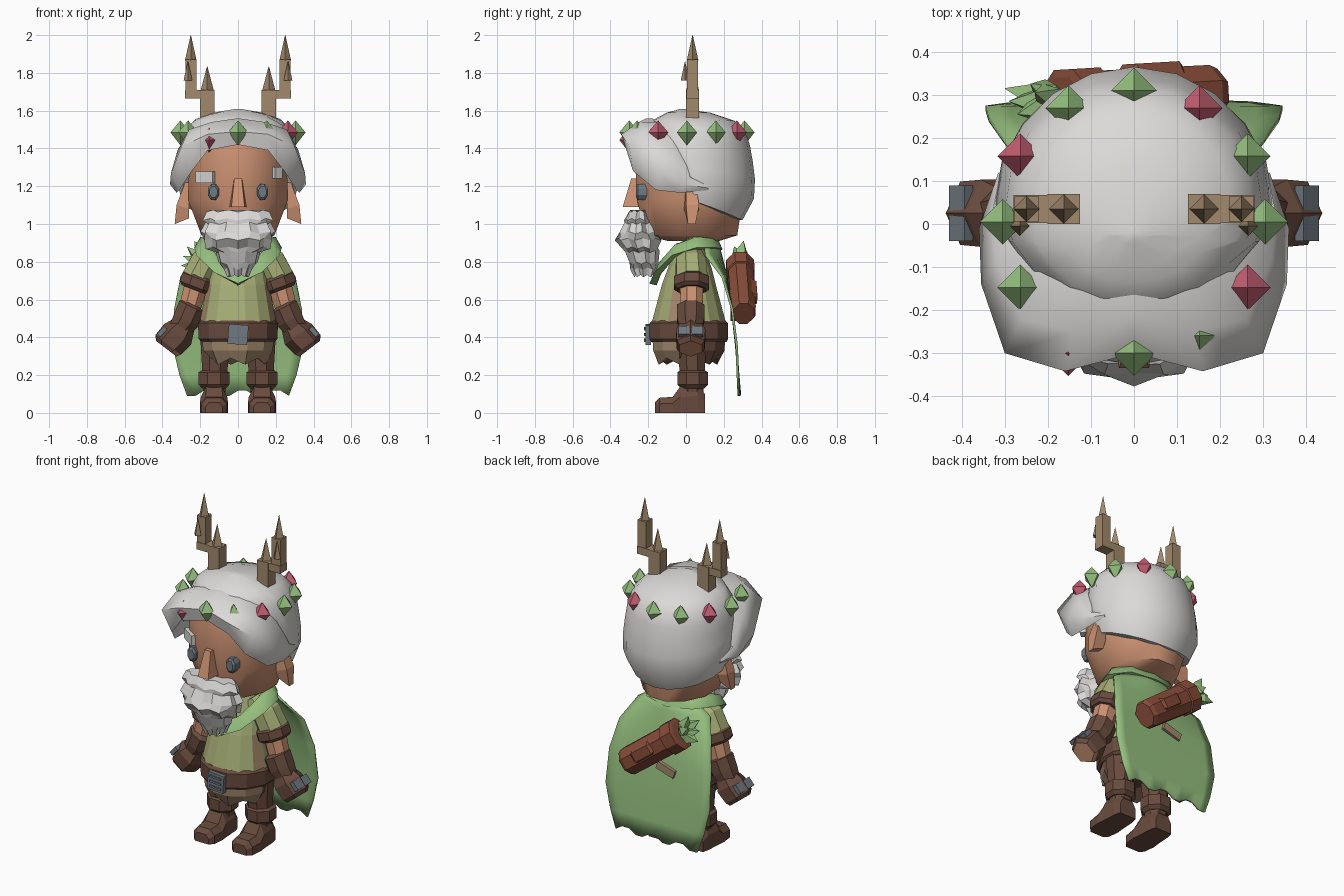
import bpy, bmesh, math
from mathutils import Vector, Matrix

cube = bpy.data.objects.get("Cube")
if cube:
    bpy.data.objects.remove(cube)


def material(name, *rgb):
    m = bpy.data.materials.new(name)
    m.use_nodes = True
    m.diffuse_color = (*rgb, 1)
    m.node_tree.nodes["Principled BSDF"].inputs["Base Color"].default_value = (*rgb, 1)
    return m


SKIN = material("skin", .61, .29, .17)
HAIR = material("grey_hair", .71, .70, .68)
GREEN = material("leaf_green", .30, .52, .21)
TUNIC = material("olive_cloth", .38, .42, .18)
BROWN = material("dark_leather", .14, .07, .048)
RED = material("red_leather", .25, .075, .042)
TAN = material("tan_wood", .36, .25, .15)
METAL = material("grey_metal", .16, .19, .22)
PINK = material("pink_gem", .55, .11, .17)


def finish(name, bm, mats, rule=None, smooth=False):
    bmesh.ops.recalc_face_normals(bm, faces=bm.faces)
    bm.normal_update()
    if rule:
        for f in bm.faces:
            f.material_index = rule(f)
    me = bpy.data.meshes.new(name)
    bm.to_mesh(me)
    bm.free()
    for m in mats:
        me.materials.append(m)
    ob = bpy.data.objects.new(name, me)
    bpy.context.collection.objects.link(ob)
    if smooth:
        bpy.ops.object.select_all(action='DESELECT')
        ob.select_set(True)
        bpy.context.view_layer.objects.active = ob
        bpy.ops.object.shade_smooth_by_angle(angle=math.radians(55))
    return ob


def loft(name, rings, mats, closed=True, loop=False, **kw):
    """Skin a list of equal-sized point rings."""
    bm = bmesh.new()
    rows = [[bm.verts.new(p) for p in r] for r in rings]
    n = len(rows[0])
    pairs = list(zip(rows, rows[1:])) + ([(rows[-1], rows[0])] if loop else [])
    for a, b in pairs:
        for i in range(n if closed else n - 1):
            j = (i + 1) % n
            bm.faces.new((a[i], a[j], b[j], b[i]))
    if closed and not loop:
        bm.faces.new(rows[0])
        bm.faces.new(rows[-1])
    return finish(name, bm, mats, **kw)


def ring(z, rx, ry, cy=0.0, n=12, jag=0.0, phase=0, drop=0.0):
    pts = []
    for i in range(n):
        a = math.tau * (i + .5) / n
        k = 1 + jag * (1 if (i + phase) % 2 else -1)
        pts.append((rx * k * math.cos(a), cy + ry * k * math.sin(a), z - drop * (i % 2)))
    return pts


def tube(name, stations, mats, n=8, flat=1.0, turn=.5, **kw):
    """Round or faceted limb through (point, radius) stations."""
    pts = [Vector(p) for p, r in stations]
    q = (pts[-1] - pts[0]).to_track_quat('Z', 'Y')
    rings = []
    for p, (_, r) in zip(pts, stations):
        rings.append([p + q @ Vector((r * math.cos(t), r * flat * math.sin(t), 0))
                      for t in (math.tau * (i + turn) / n for i in range(n))])
    return loft(name, rings, mats, **kw)


def box(name, centre, size, mat, tilt=0.0, axis='Y'):
    bm = bmesh.new()
    bmesh.ops.create_cube(bm, size=1, matrix=Matrix.Translation(centre)
                          @ Matrix.Rotation(tilt, 4, axis) @ Matrix.Diagonal((*size, 1)))
    return finish(name, bm, [mat])


# Head and face
loft("head", [ring(.91, .14, .14, .04), ring(.94, .2, .25, .03), ring(1.13, .275, .29, .02),
              ring(1.36, .265, .29, .01), ring(1.5, .24, .26, .02)], [SKIN], smooth=True)
loft("nose", [[(-.045, -.25, 1.09), (.045, -.25, 1.09), (.035, -.335, 1.09), (-.035, -.335, 1.09)],
              [(-.022, -.25, 1.24), (.022, -.25, 1.24), (.02, -.29, 1.24), (-.02, -.29, 1.24)]], [SKIN])
box("left_eyebrow", (.205, -.185, 1.272), (.05, .035, .06), HAIR, .7, 'Z')
box("right_eyebrow", (-.17, -.208, 1.248), (.11, .035, .06), HAIR, -.6, 'Z')

# Hair cap: a dome whose hem dips towards the nape
profile = [(1.61, .01), (1.59, .13), (1.55, .24), (1.48, .295), (1.35, .31), (1.2, .325), (1.1, .31), (1.02, .27)]


def dome_radius(z):
    for (z1, r1), (z2, r2) in zip(profile, profile[1:]):
        if z >= z2:
            return r1 + (r2 - r1) * (z1 - z) / (z1 - z2)
    return profile[-1][1]


cap = []
for k in range(10):
    t = min(k, 8) / 8
    row = []
    for i in range(20):
        a = math.tau * i / 20
        c, s = math.cos(a), math.sin(a)
        hem = 1.12 - .1 * s if s > -.1 else min(1.42, 1.12 - s * .6)
        z = 1.61 + (hem - 1.61) * t ** 1.6
        r = dome_radius(z) * (.94 if k == 8 else .8 if k == 9 else 1)
        row.append((r * c, .045 + s * r * (1 if s > 0 else .9) - .07 * (1 - t) ** 3, z))
    cap.append(row)
loft("hair_cap", cap, [HAIR], smooth=True)

# Beard and moustache: jagged stacked tiers
tiers = [(1.075, .16, .05, -.25), (1.03, .18, .07, -.255), (1.01, .165, .075, -.25), (.96, .19, .1, -.25),
         (.925, .17, .12, -.25), (.88, .165, .09, -.24), (.86, .115, .09, -.235), (.8, .1, .075, -.225),
         (.77, .07, .075, -.215), (.73, .055, .055, -.215)]
loft("beard", [ring(z, rx, ry, cy, n=18, jag=.06, phase=i // 2, drop=.012)
               for i, (z, rx, ry, cy) in enumerate(tiers)], [HAIR])

# Tunic with narrow side panels, belt and skirt
loft("tunic", [ring(.46, .21, .205, .015, 16), ring(.68, .168, .145, .015, 16), ring(.76, .15, .12, .02, 16),
               ring(.9, .1, .07, .02, 16)], [TUNIC, TAN],
     rule=lambda f: int(f.calc_center_median().z < .62 and abs(f.normal.x) > .75 and f.normal.y < -.25))
loft("belt", [ring(.375, .2, .205, .015), ring(.39, .215, .215, .015), ring(.475, .22, .215, .015),
              ring(.49, .2, .2, .015)], [BROWN])
loft("skirt", [ring(.4, .2, .2, .015), ring(.33, .19, .195, .015), ring(.29, .15, .16, .01, drop=.035),
               ring(.31, .08, .09, .01)], [BROWN, TAN], rule=lambda f: int(f.normal.y < -.3))
box("buckle", (0, -.2, .415), (.105, .03, .105), METAL, .08)
for z in (.385, .415, .445):
    box("buckle_bar", (0, -.217, z), (.075, .01, .012), METAL, .08)

# Collar: closed strip dipping to a V at the chest
half = [(0, -.165, .71), (.11, -.14, .77), (.19, -.06, .86), (.2, .05, .9), (.13, .14, .9)]
path = half + [(0, .17, .89)] + [(-x, y, z) for x, y, z in half[:0:-1]]
loft("collar", [[(x * k, .02 + (y - .02) * k, z + dz) for k, dz in
                 ((.82, .035), (1.0, .03), (1.16, -.025), (.95, -.035))] for x, y, z in path],
     [GREEN], loop=True, smooth=True)

# Cloak: curved sheet with a ragged hem
rows = [(.91, .13, .17, .1), (.84, .24, .19, .11), (.72, .305, .22, .2), (.55, .338, .25, .25),
        (.35, .345, .272, .275), (.2, .31, .283, .28), (.105, .27, .29, .285)]
sheet = []
for i, (z, w, mid, edge) in enumerate(rows):
    us = [j / 6 - 1 for j in range(13)]
    hem = .014 if i == len(rows) - 1 else 0
    sheet.append([(w * u, mid + (edge - mid) * u * u, z + hem * (1 - 2 * (j % 4 < 2)))
                  for j, u in enumerate(us)])
cloak = loft("cloak", sheet, [GREEN], closed=False, smooth=True)
cloak.modifiers.new("thickness", 'SOLIDIFY').thickness = .012
box("cloak_patch", (-.05, .253, .525), (.12, .035, .045), TAN, -.3)

# Paired parts
for s, side in ((1, "left"), (-1, "right")):
    def P(x, y, z):
        return (s * x, y, z)

    # Swept fringe lock: upper, outer, lower, inner edge at each station
    lock = [[(0, -.21, 1.56), (0, -.3, 1.49), (0, -.29, 1.42), (0, -.08, 1.55)],
            [(.14, -.25, 1.54), (.16, -.342, 1.475), (.16, -.315, 1.39), (.1, -.06, 1.54)],
            [(.26, -.22, 1.5), (.30, -.30, 1.41), (.245, -.28, 1.28), (.2, -.06, 1.5)],
            [(.32, -.08, 1.39), (.355, -.14, 1.27), (.31, -.16, 1.18), (.27, -.02, 1.4)],
            [(.33, .02, 1.25), (.36, -.01, 1.21), (.325, -.03, 1.165), (.29, .03, 1.24)],
            [(.31, .12, 1.2), (.315, .12, 1.19), (.31, .12, 1.18), (.3, .12, 1.19)]]
    loft(side + "_fringe", [[P(*p) for p in r] for r in lock], [HAIR], smooth=True)

    # Eye and ear
    tube(side + "_eye", [(P(.13, -.2, 1.17), .032), (P(.13, -.255, 1.17), .032),
                         (P(.13, -.265, 1.17), .022)], [METAL], flat=1.45)
    loft(side + "_ear", [[P(.26, 0, 1.22), P(.28, 0, 1.22), P(.28, .05, 1.22), P(.26, .05, 1.22)],
                         [P(.26, -.01, 1.08), P(.325, 0, 1.1), P(.325, .07, 1.1), P(.26, .07, 1.08)],
                         [P(.26, .01, 1.03), P(.335, .01, 1.0), P(.335, .05, 1.0), P(.26, .05, 1.03)]], [SKIN])

    # Antler made of square posts and pointed tips
    box(side + "_antler_base", P(.163, .035, 1.62), (.075, .07, .18), TAN)
    box(side + "_antler_arm", P(.205, .035, 1.688), (.15, .065, .045), TAN)
    box(side + "_antler_post", P(.25, .035, 1.77), (.058, .058, .2), TAN)
    for x, y, z, r, h in ((.25, .035, 1.865, .031, .135), (.163, .035, 1.71, .034, .125), (.265, -.005, 1.76, .023, .1)):
        tube(side + "_antler_tip", [(P(x, y, z), r), (P(x, y, z + h), .001)], [TAN], n=4, turn=0)

    # Arm, sleeve, gauntlet and fist
    tube(side + "_sleeve", [(P(.09, .02, .87), .055), (P(.17, .025, .8), .085), (P(.22, .03, .7), .09)], [TUNIC])
    tube(side + "_sleeve_band", [(P(.2, .03, .725), .085), (P(.207, .03, .71), .1),
                                 (P(.222, .03, .665), .1), (P(.228, .03, .65), .08)], [BROWN])
    tube(side + "_forearm", [(P(.215, .03, .7), .068), (P(.27, .03, .5), .06)], [SKIN])
    tube(side + "_gauntlet", [(P(.24, .025, .575), .055), (P(.245, .025, .56), .08), (P(.275, .025, .49), .078),
                              (P(.315, .025, .43), .06)], [BROWN])
    tube(side + "_fist", [(P(.28, .025, .47), .06), (P(.32, .025, .415), .09), (P(.37, .025, .36), .085),
                          (P(.38, .025, .34), .068)], [BROWN, SKIN], n=6,
         rule=lambda f: int(f.normal.z < -.72))
    box(side + "_hand_plate", P(.402, .025, .43), (.055, .13, .025), METAL, s * .86)

    # Leg and boot
    tube(side + "_leg", [(P(.12, .03, .38), .085), (P(.125, .035, .1), .062)], [BROWN])
    tube(side + "_boot_cuff", [(P(.127, .035, .225), .07), (P(.127, .035, .215), .088),
                               (P(.127, .035, .15), .088), (P(.127, .035, .13), .068)], [BROWN])
    foot = [(.1, .055, .1), (.06, .065, .15), (-.03, .07, .14), (-.07, .075, .085), (-.14, .068, .08), (-.165, .045, .055)]
    loft(side + "_boot", [[P(.127 + w, y, 0), P(.127 + w, y, h * .6), P(.127 + w * .6, y, h),
                           P(.127 - w * .6, y, h), P(.127 - w, y, h * .6), P(.127 - w, y, 0)]
                          for y, w, h in foot], [BROWN])

# Crown of gems, every third one pink; one peeks out below the fringe
for i in range(12):
    a = math.tau * i / 12 - math.pi / 2
    x, y = .305 * math.cos(a), .305 * math.sin(a) + .005
    z = 1.485
    if i == 11:
        y, z = -.3, 1.445
    tube("crown_gem", [((x, y, z - .067), .001), ((x, y, z), .053), ((x, y, z + .062), .001)],
         [PINK if i % 3 == 2 else GREEN], n=4, turn=0)

# Quiver slung across the back, with leaves at its mouth
low, high = Vector((.18, .305, .525)), Vector((-.16, .285, .78))
tube("quiver", [(low.lerp(high, t), r) for t, r in
                ((0, .06), (.06, .07), (.8, .072), (.81, .08), (1, .08), (1.01, .06))], [RED], flat=1.2)
tube("quiver_pocket", [(low.lerp(high, t) + Vector((0, .03, .01)), r) for t, r in
                       ((.2, .03), (.26, .055), (.55, .055), (.62, .03))], [RED], n=6)
for dx, dy, dz in ((-.13, .0, .05), (-.11, -.03, .1), (-.07, .02, .13), (-.14, .03, .0), (-.08, .04, .07)):
    d = Vector((dx, dy, dz))
    tube("quiver_leaf", [(high, .01), (high + d * .55, .035), (high + d, .001)], [GREEN], n=4)
